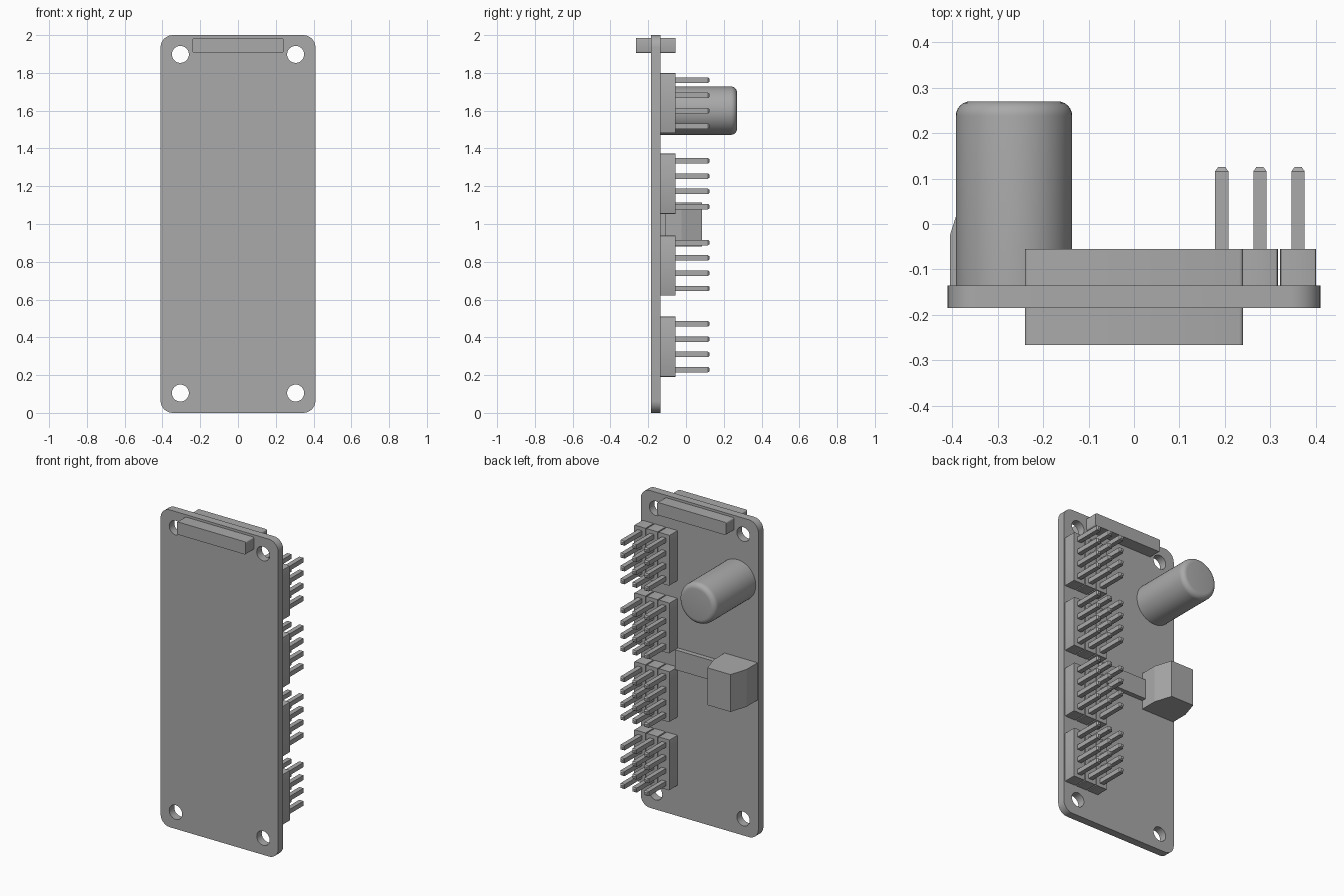
import bpy, bmesh, math
from mathutils import Matrix, Vector

cube = bpy.data.objects.get("Cube")
if cube:
    bpy.data.objects.remove(cube, do_unlink=True)

grey = bpy.data.materials.new("plain grey")
grey.use_nodes = True
GREY = (0.4, 0.4, 0.4, 1)
grey.diffuse_color = GREY
grey.node_tree.nodes["Principled BSDF"].inputs["Base Color"].default_value = GREY

BOARD_FRONT, BOARD_BACK = -0.185, -0.135
HEADER_TOP = -0.055


def add_object(name, bm, smooth=False):
    bmesh.ops.recalc_face_normals(bm, faces=bm.faces)
    mesh = bpy.data.meshes.new(name)
    bm.to_mesh(mesh)
    bm.free()
    mesh.materials.append(grey)
    obj = bpy.data.objects.new(name, mesh)
    bpy.context.collection.objects.link(obj)
    if smooth:
        bpy.ops.object.select_all(action="DESELECT")
        obj.select_set(True)
        bpy.context.view_layer.objects.active = obj
        bpy.ops.object.shade_smooth_by_angle(angle=math.radians(35))
    return obj


def rounded_rect(cx, cz, w, h, r, steps):
    """Outline in the x-z plane with rounded corners."""
    points = []
    for i, (sx, sz) in enumerate([(1, 1), (-1, 1), (-1, -1), (1, -1)]):
        for k in range(steps + 1):
            a = math.pi / 2 * (i + k / steps)
            points.append((cx + sx * (w / 2 - r) + r * math.cos(a),
                           cz + sz * (h / 2 - r) + r * math.sin(a)))
    return points


def extrude_outline(bm, outline, y0, y1):
    face = bm.faces.new([bm.verts.new((x, y0, z)) for x, z in outline])
    new = bmesh.ops.extrude_face_region(bm, geom=[face])["geom"]
    verts = [v for v in new if isinstance(v, bmesh.types.BMVert)]
    bmesh.ops.translate(bm, verts=verts, vec=(0, y1 - y0, 0))


def add_pin(bm, x, z):
    """Square pin with a chamfered tip."""
    rings = []
    for y, r in [(HEADER_TOP - 0.02, 0.0145), (0.116, 0.0145), (0.125, 0.008)]:
        rings.append([bm.verts.new((x + sx * r, y, z + sz * r))
                      for sx, sz in [(1, 1), (-1, 1), (-1, -1), (1, -1)]])
    for a, b in zip(rings, rings[1:]):
        for i in range(4):
            j = (i + 1) % 4
            bm.faces.new((a[i], a[j], b[j], b[i]))
    bm.faces.new(rings[0])
    bm.faces.new(rings[-1])


# Circuit board: rounded plate with four mounting holes
bm = bmesh.new()
extrude_outline(bm, rounded_rect(0, 1, 0.82, 2, 0.065, 8), BOARD_FRONT, BOARD_BACK)
board = add_object("circuit_board", bm)

bm = bmesh.new()
for x in (-0.305, 0.305):
    for z in (0.105, 1.898):
        extrude_outline(bm, rounded_rect(x, z, 0.09, 0.09, 0.045, 8), -0.3, 0)
bmesh.ops.remove_doubles(bm, verts=bm.verts, dist=0.0001)
cutter = add_object("hole_cutter", bm)
cutter.hide_render = True

holes = board.modifiers.new("mounting_holes", "BOOLEAN")
holes.object = cutter
holes.operation = "DIFFERENCE"
holes.solver = "EXACT"
bpy.context.view_layer.objects.active = board
board.select_set(True)
bpy.ops.object.modifier_apply(modifier=holes.name)
bpy.data.objects.remove(cutter, do_unlink=True)
bpy.ops.object.shade_smooth_by_angle(angle=math.radians(35))

# Edge connector passing through the top of the board
bm = bmesh.new()
extrude_outline(bm, rounded_rect(0, 1.945, 0.48, 0.08, 0.008, 3), -0.266, HEADER_TOP)
add_object("edge_connector", bm, True)

# Four groups of three header strips, four pins each
for group, cz in enumerate((0.35, 0.78, 1.213, 1.64), 1):
    for column, cx in enumerate((0.193, 0.277, 0.361), 1):
        bm = bmesh.new()
        extrude_outline(bm, rounded_rect(cx, cz, 0.079, 0.318, 0.005, 2),
                        BOARD_BACK, HEADER_TOP)
        add_object(f"header_strip_{group}_{column}", bm, True)
        bm = bmesh.new()
        for k in range(4):
            add_pin(bm, cx, cz + (k - 1.5) * 0.081)
        add_object(f"header_pins_{group}_{column}", bm)

# Capacitor: can with a rounded end
bm = bmesh.new()
length, radius = 0.405, 0.128
bmesh.ops.create_cone(bm, cap_ends=True, segments=48, radius1=radius,
                      radius2=radius, depth=length)
rim = [e for e in bm.edges if all(v.co.z > 0 for v in e.verts)]
bmesh.ops.bevel(bm, geom=rim, offset=0.032, segments=6, profile=0.5, affect="EDGES")
bmesh.ops.transform(bm, verts=bm.verts, matrix=Matrix.Translation(
    Vector((-0.264, BOARD_BACK + length / 2, 1.6))) @ Matrix.Rotation(-math.pi / 2, 4, "X"))
add_object("capacitor", bm, True)

# Terminal block: square block with tapered sides, drawn in plan
bm = bmesh.new()
side = [(0.115, BOARD_BACK), (0.115, -0.025), (0.08, 0.085)]
plan = side + [(-x, y) for x, y in reversed(side)]
face = bm.faces.new([bm.verts.new((x - 0.29, y, 0.88)) for x, y in plan])
new = bmesh.ops.extrude_face_region(bm, geom=[face])["geom"]
bmesh.ops.translate(bm, verts=[v for v in new if isinstance(v, bmesh.types.BMVert)],
                    vec=(0, 0, 0.235))
add_object("terminal_block", bm)

# Flat chip between the terminal block and the headers
bm = bmesh.new()
extrude_outline(bm, [(-0.18, 0.935), (0.15, 0.935), (0.15, 1.06), (-0.18, 1.06)],
                BOARD_BACK, -0.105)
add_object("flat_chip", bm)
